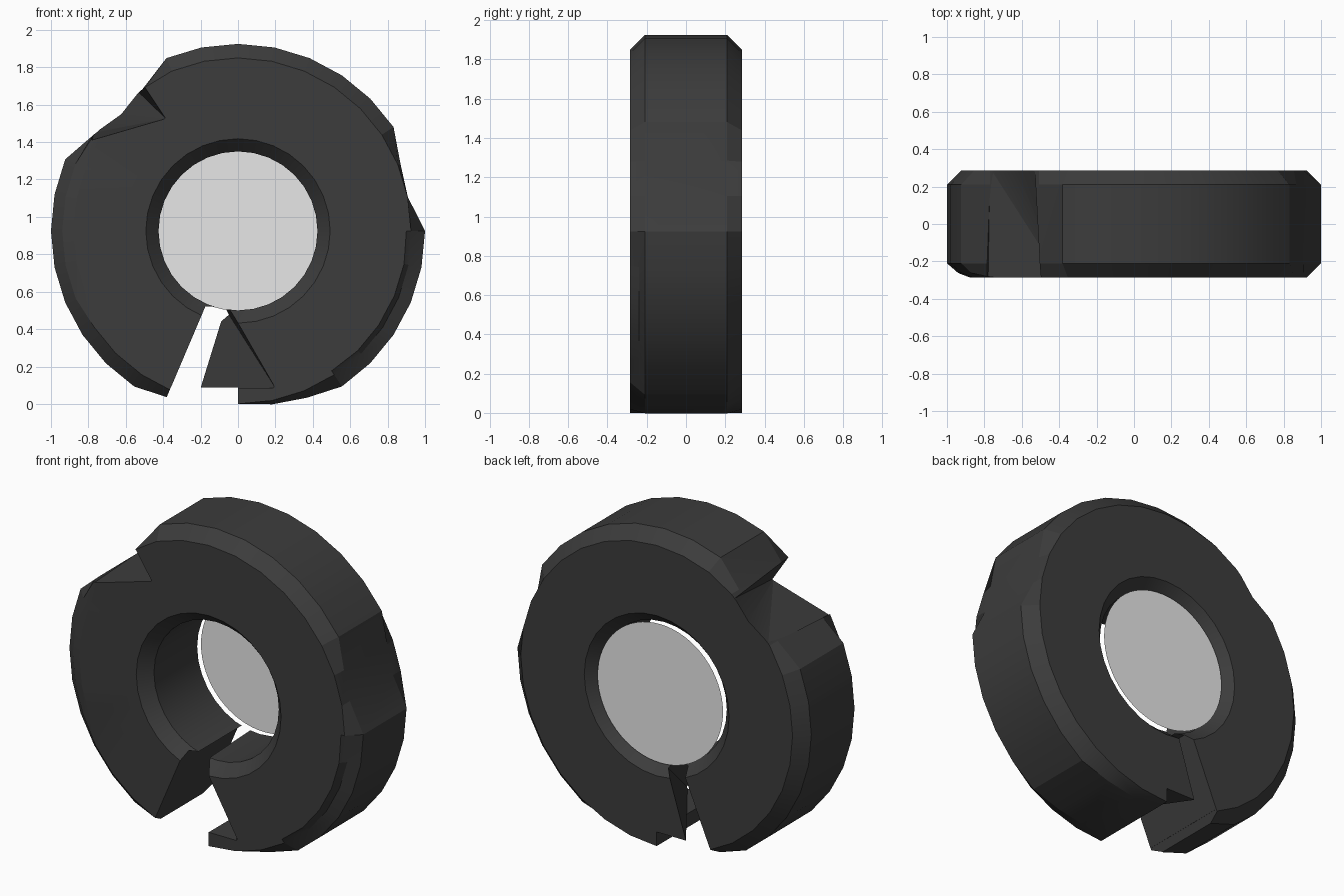
import bpy, bmesh, math

if "Cube" in bpy.data.objects:
    bpy.data.objects.remove(bpy.data.objects["Cube"])

CZ = 0.925   # height of the axle
N = 32       # sides of the ring


def material(name, rgb):
    m = bpy.data.materials.new(name)
    m.diffuse_color = (*rgb, 1)
    m.use_nodes = True
    m.node_tree.nodes["Principled BSDF"].inputs["Base Color"].default_value = m.diffuse_color
    return m


def make_object(name, bm, mat=None):
    bmesh.ops.recalc_face_normals(bm, faces=bm.faces)
    me = bpy.data.meshes.new(name)
    bm.to_mesh(me)
    bm.free()
    ob = bpy.data.objects.new(name, me)
    bpy.context.collection.objects.link(ob)
    if mat:
        me.materials.append(mat)
    return ob


def hull_cutter(name, front, back, y0=-0.4, y1=0.4):
    """Convex wedge between a front and a back (x, z) outline."""
    bm = bmesh.new()
    for pts, y in ((front, y0), (back, y1)):
        for x, z in pts:
            bm.verts.new((x, y, z))
    r = bmesh.ops.convex_hull(bm, input=bm.verts)
    loose = [v for v in bm.verts if not v.link_faces]
    bmesh.ops.delete(bm, geom=loose, context='VERTS')
    return make_object(name, bm)


def cut(target, cutter):
    cutter.hide_render = True
    bpy.context.view_layer.objects.active = target
    mod = target.modifiers.new("cut", 'BOOLEAN')
    mod.operation = 'DIFFERENCE'
    mod.solver = 'EXACT'
    mod.object = cutter
    bpy.ops.object.modifier_apply(modifier=mod.name)
    bpy.data.objects.remove(cutter)


rubber = material("dark rubber", (0.045, 0.045, 0.045))
metal = material("pale metal", (0.8, 0.8, 0.8))

# worn tread: radius of the damaged outline points (others are 1.0)
worn = {1: 0.926, 2: 0.94, 11: 0.915, 12: 0.90, 13: 0.927,
        22: 0.966, 23: 0.93, 24: 0.925, 25: 0.945, 26: 0.965}


def section(k):
    """Cross-section (radius, y) of the tyre at spoke k."""
    r = worn.get(k, 1.0)
    s = min(0.925, r)
    wall, lip = (min(0.90, s - 0.02), -0.285), (s, -0.285)
    if 14 <= k <= 18:            # dented left shoulder
        wall, lip = (0.88, -0.285), (0.94, -0.262)
    elif 28 <= k <= 31:          # chipped right shoulder
        wall, lip = (0.905, -0.285), (0.93, -0.24)
    return [(0.425, -0.21), (0.493, -0.285), wall, lip, (r, -0.21),
            (r, 0.21), (s, 0.285), (0.493, 0.285), (0.425, 0.21)]


# tyre ring
bm = bmesh.new()
rings = []
for k in range(N):
    a = 2 * math.pi * k / N
    rings.append([bm.verts.new((r * math.cos(a), y, CZ + r * math.sin(a)))
                  for r, y in section(k)])
for k in range(N):
    A, B = rings[k], rings[(k + 1) % N]
    for i in range(len(A)):
        j = (i + 1) % len(A)
        bm.faces.new((A[i], A[j], B[j], B[i]))
tyre = make_object("torn_tyre", bm, rubber)

# slanted split at the bottom (upper part reaches the hole)
F, B = 0.285 / 0.4, 0.0


def lerp_ext(xf, xb, y):
    return xf + (xb - xf) * (y + 0.285) / 0.57


def split_outline(y):
    return [(-0.175, 0.52), (-0.36, 0.085),
            (lerp_ext(0.19, -0.20, y), 0.085), (lerp_ext(-0.05, -0.075, y), 0.52)]


cut(tyre, hull_cutter("split_cutter", split_outline(-0.3), split_outline(0.3), -0.3, 0.3))

# split through the tread
tread = [(-0.36, 0.087), (-0.438, -0.1), (0.0, -0.1), (0.0, 0.087)]
cut(tyre, hull_cutter("tread_cutter", tread, tread))

# torn notch at the upper left, deepest at the front
cut(tyre, hull_cutter("notch_cutter",
                      [(-0.515, 1.72), (-0.385, 1.525), (-0.78, 1.41), (-0.95, 1.75)],
                      [(-0.535, 1.67), (-0.63, 1.55), (-0.77, 1.45), (-0.95, 1.75)],
                      -0.3, 0.3))

# hub disc set into the back of the hole
bm = bmesh.new()
bm.faces.new([bm.verts.new((0.427 * math.cos(2 * math.pi * i / 64), 0.25,
                            CZ + 0.427 * math.sin(2 * math.pi * i / 64)))
              for i in range(64)])
disc = make_object("hub_disc", bm, metal)

# smooth tread, crisp torn edges
bpy.ops.object.select_all(action='DESELECT')
tyre.select_set(True)
bpy.context.view_layer.objects.active = tyre
bpy.ops.object.shade_smooth_by_angle(angle=math.radians(18))
